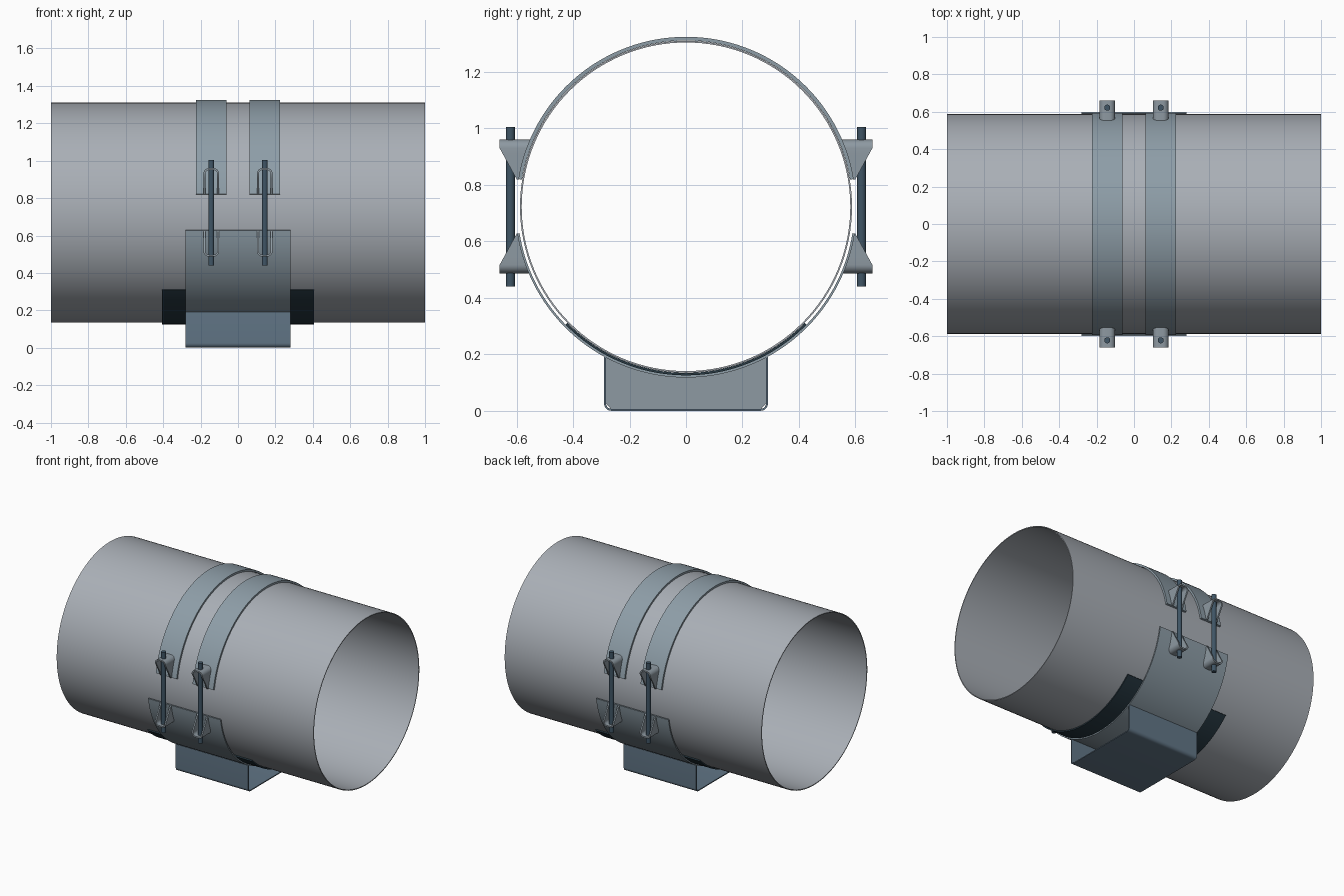
import bpy, bmesh
from math import sin, cos, pi, radians, sqrt

if "Cube" in bpy.data.objects:
    bpy.data.objects.remove(bpy.data.objects["Cube"])

CZ = 0.7225          # pipe axis height
STRAP_R = 0.602      # strap outer radius
CLAMP_X = (-0.143, 0.143)


def material(name, rgb):
    m = bpy.data.materials.new(name)
    m.diffuse_color = (*rgb, 1)
    m.use_nodes = True
    m.node_tree.nodes["Principled BSDF"].inputs["Base Color"].default_value = m.diffuse_color
    return m


GREY = material("pipe_grey", (0.40, 0.43, 0.47))
STEEL = material("strap_steel", (0.27, 0.34, 0.39))
BLUE = material("base_blue", (0.12, 0.18, 0.24))
LUG = material("lug_steel", (0.27, 0.32, 0.36))
ROD = material("rod_blue", (0.05, 0.09, 0.13))
DARK = material("pad_dark", (0.02, 0.04, 0.055))


def finish(name, bm, mat):
    bmesh.ops.recalc_face_normals(bm, faces=bm.faces)
    me = bpy.data.meshes.new(name)
    bm.to_mesh(me)
    bm.free()
    ob = bpy.data.objects.new(name, me)
    bpy.context.collection.objects.link(ob)
    me.materials.append(mat)
    bpy.context.view_layer.objects.active = ob
    ob.select_set(True)
    bpy.ops.object.shade_smooth_by_angle(angle=radians(30))
    ob.select_set(False)
    return ob


def band(name, sections, mat, closed=False):
    """Skin a list of four-point cross-sections into a solid strip."""
    bm = bmesh.new()
    rows = [[bm.verts.new(p) for p in s] for s in sections]
    n = len(rows)
    for i in range(n if closed else n - 1):
        a, b = rows[i], rows[(i + 1) % n]
        for k in range(4):
            bm.faces.new((a[k], a[(k + 1) % 4], b[(k + 1) % 4], b[k]))
    if not closed:
        bm.faces.new(rows[0])
        bm.faces.new(rows[-1])
    return finish(name, bm, mat)


def shell(name, r0, r1, x0, x1, mid, half, mat, n=64):
    """Cylindrical shell about the pipe axis, centred on angle mid (degrees)."""
    full = half >= 180
    sections = []
    for i in range(n if full else n + 1):
        a = radians(mid - half + 2 * half * i / n)
        sections.append([(x, r * cos(a), CZ + r * sin(a))
                         for x, r in ((x0, r0), (x1, r0), (x1, r1), (x0, r1))])
    return band(name, sections, mat, full)


def u_path(half, height, t, rad, steps=8, stops=()):
    """Paired outer/inner points of a U, open upward, bottom at 0."""
    right = [((half, z), (half - t, z)) for z in (height, *stops)]
    for i in range(steps + 1):
        a = -pi / 2 * i / steps
        c = (half - rad, rad)
        right.append(((c[0] + rad * cos(a), c[1] + rad * sin(a)),
                      (c[0] + (rad - t) * cos(a), c[1] + (rad - t) * sin(a))))
    left = [((-o[0], o[1]), (-i[0], i[1])) for o, i in reversed(right)]
    return right + left


# Pipe, straps, cradle and slide pad
shell("pipe", 0.582, 0.588, -1, 1, 90, 180, GREY, 128)
for i, x in enumerate(CLAMP_X):
    shell(f"strap_{i}", 0.589, STRAP_R, x - 0.081, x + 0.081, 90, 80.6, STEEL)
shell("cradle", 0.597, 0.605, -0.282, 0.282, -90, 81, STEEL)
shell("pad", 0.5885, 0.597, -0.407, 0.407, -90, 45.6, DARK)

# Base channel
band("base_channel",
     [[(-0.282, *o), (0.282, *o), (0.282, *i), (-0.282, *i)]
      for o, i in u_path(0.29, 0.19, 0.007, 0.025)], BLUE)

# Web plate under the cradle
web = []
for i in range(33):
    y = -0.283 + 0.566 * i / 32
    top = CZ - sqrt(0.604 ** 2 - y * y)
    low = 0.006 + 0.018 * max(0, (abs(y) - 0.265) / 0.018)
    web.append([(-0.006, y, low), (0.006, y, low), (0.006, y, top), (-0.006, y, top)])
band("web_plate", web, LUG)


# Clamp lugs: bent U plates with tapered sides fitted to the band
def lug(name, cx, side, z_end, direction):
    def reach(h):
        return 0.66 if h < 0.031 else 0.66 - 0.06 * (h - 0.03) / 0.11

    sections = []
    for o, i in u_path(0.042, 0.14, 0.010, 0.03, stops=(0.11, 0.08, 0.055)):
        ring = []
        for (px, h), outer in ((o, 0), (o, 1), (i, 1), (i, 0)):
            z = z_end + direction * h
            y = reach(h) if outer else sqrt((STRAP_R - 0.003) ** 2 - (z - CZ) ** 2)
            ring.append((cx + px, side * y, z))
        sections.append(ring)
    band(name, sections, LUG)


# Threaded rods
def rod(name, cx, y):
    bm = bmesh.new()
    bmesh.ops.create_cone(bm, cap_ends=True, segments=24, radius1=0.016,
                          radius2=0.016, depth=0.565)
    bmesh.ops.translate(bm, verts=bm.verts, vec=(cx, y, 0.7225))
    finish(name, bm, ROD)


for i, x in enumerate(CLAMP_X):
    for tag, side in (("front", -1), ("back", 1)):
        lug(f"upper_lug_{tag}_{i}", x, side, 0.96, -1)
        lug(f"lower_lug_{tag}_{i}", x, side, 0.487, 1)
        rod(f"rod_{tag}_{i}", x, side * 0.622)
